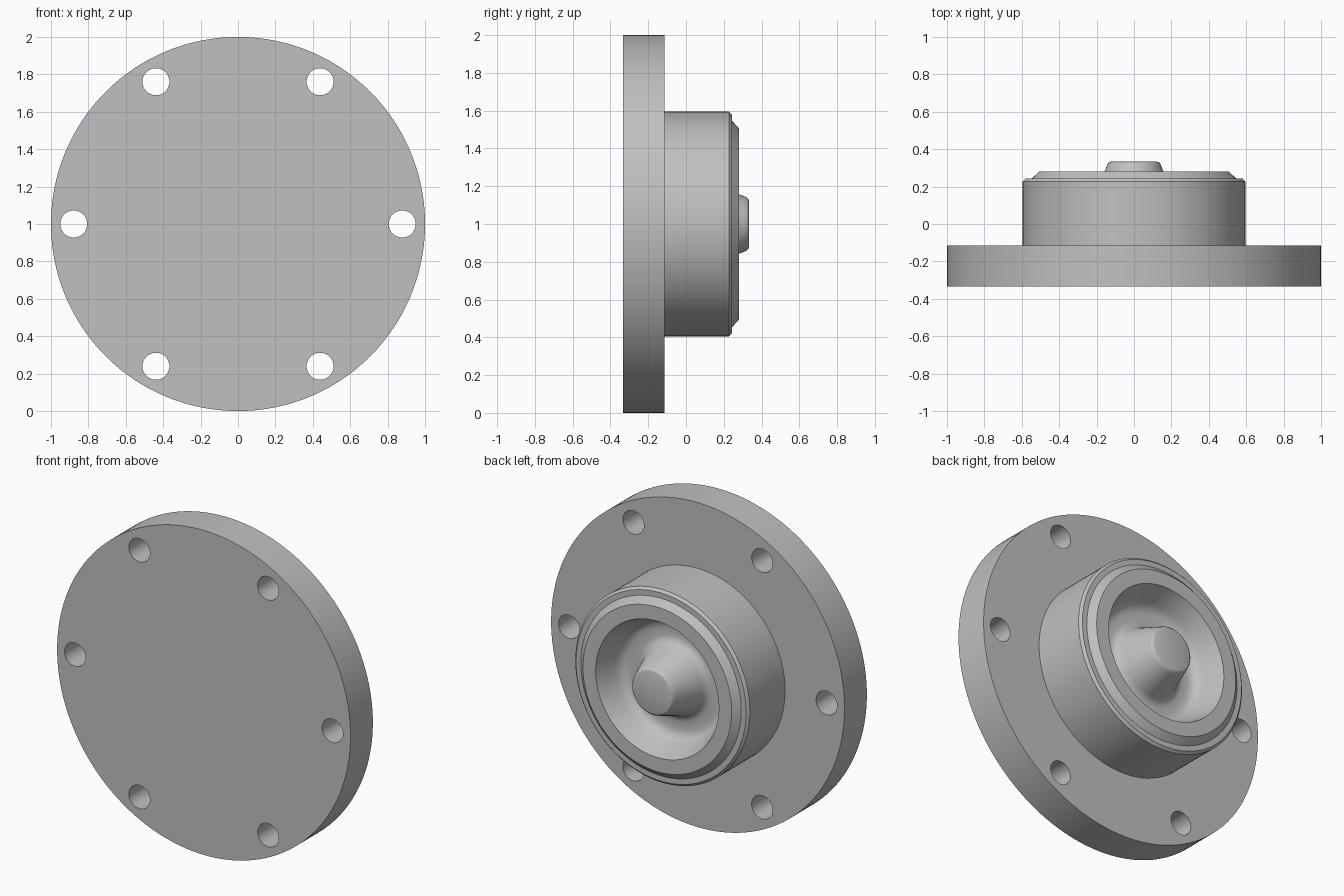
import bpy
import bmesh
from math import cos, sin, pi, radians
from mathutils import Vector, Matrix

cube = bpy.data.objects.get("Cube")
if cube:
    bpy.data.objects.remove(cube, do_unlink=True)

# One plain grey material
grey = bpy.data.materials.new("plain grey")
grey.use_nodes = True
colour = (0.53, 0.53, 0.53, 1)
grey.diffuse_color = colour
grey.node_tree.nodes["Principled BSDF"].inputs["Base Color"].default_value = colour

CENTRE = Vector((0, 0, 1))


def lathe(name, profile, centres=(CENTRE,), segments=128):
    """Turn (radius, y) points about the y axis and cap both ends."""
    bm = bmesh.new()
    for centre in centres:
        rings = []
        for r, y in profile:
            rings.append([bm.verts.new(centre + Vector((r * cos(a), y, r * sin(a))))
                          for a in (2 * pi * i / segments for i in range(segments))])
        for low, high in zip(rings, rings[1:]):
            for i in range(segments):
                j = (i + 1) % segments
                bm.faces.new((low[i], low[j], high[j], high[i]))
        bm.faces.new(rings[0])
        bm.faces.new(rings[-1])
    bmesh.ops.recalc_face_normals(bm, faces=bm.faces)
    mesh = bpy.data.meshes.new(name)
    bm.to_mesh(mesh)
    bm.free()
    mesh.materials.append(grey)
    obj = bpy.data.objects.new(name, mesh)
    bpy.context.collection.objects.link(obj)
    return obj


def smooth(obj):
    obj.data.shade_smooth()
    obj.data.set_sharp_from_angle(angle=radians(25))


# Mounting flange with six bolt holes
flange = lathe("flange", [(1, -0.333), (1, -0.115)], segments=160)
bolt_circle = [CENTRE + Matrix.Rotation(i * pi / 3, 3, "Y") @ Vector((0.878, 0, 0))
               for i in range(6)]
cutter = lathe("bolt_hole_cutter", [(0.072, -0.5), (0.072, 0.1)], bolt_circle, 48)
cutter.hide_render = True
cut = flange.modifiers.new("bolt holes", "BOOLEAN")
cut.operation = "DIFFERENCE"
cut.solver = "EXACT"
cut.object = cutter
bpy.context.view_layer.objects.active = flange
bpy.ops.object.modifier_apply(modifier=cut.name)
bpy.data.objects.remove(cutter, do_unlink=True)
smooth(flange)

# Hub: stepped chamfered rim, filleted dish and central tapered post
rim = [(0.595, -0.2), (0.595, 0.228), (0.58, 0.243), (0.547, 0.243), (0.507, 0.28), (0.42, 0.28)]
dish = [(0.375, 0.16), (0.366, 0.137), (0.35, 0.118), (0.33, 0.106), (0.305, 0.102)]
post = [(0.26, 0.102), (0.24, 0.106), (0.225, 0.116), (0.214, 0.13), (0.206, 0.148),
        (0.147, 0.308), (0.142, 0.32), (0.134, 0.329), (0.122, 0.333)]
hub = lathe("hub", rim + dish + post)
smooth(hub)
